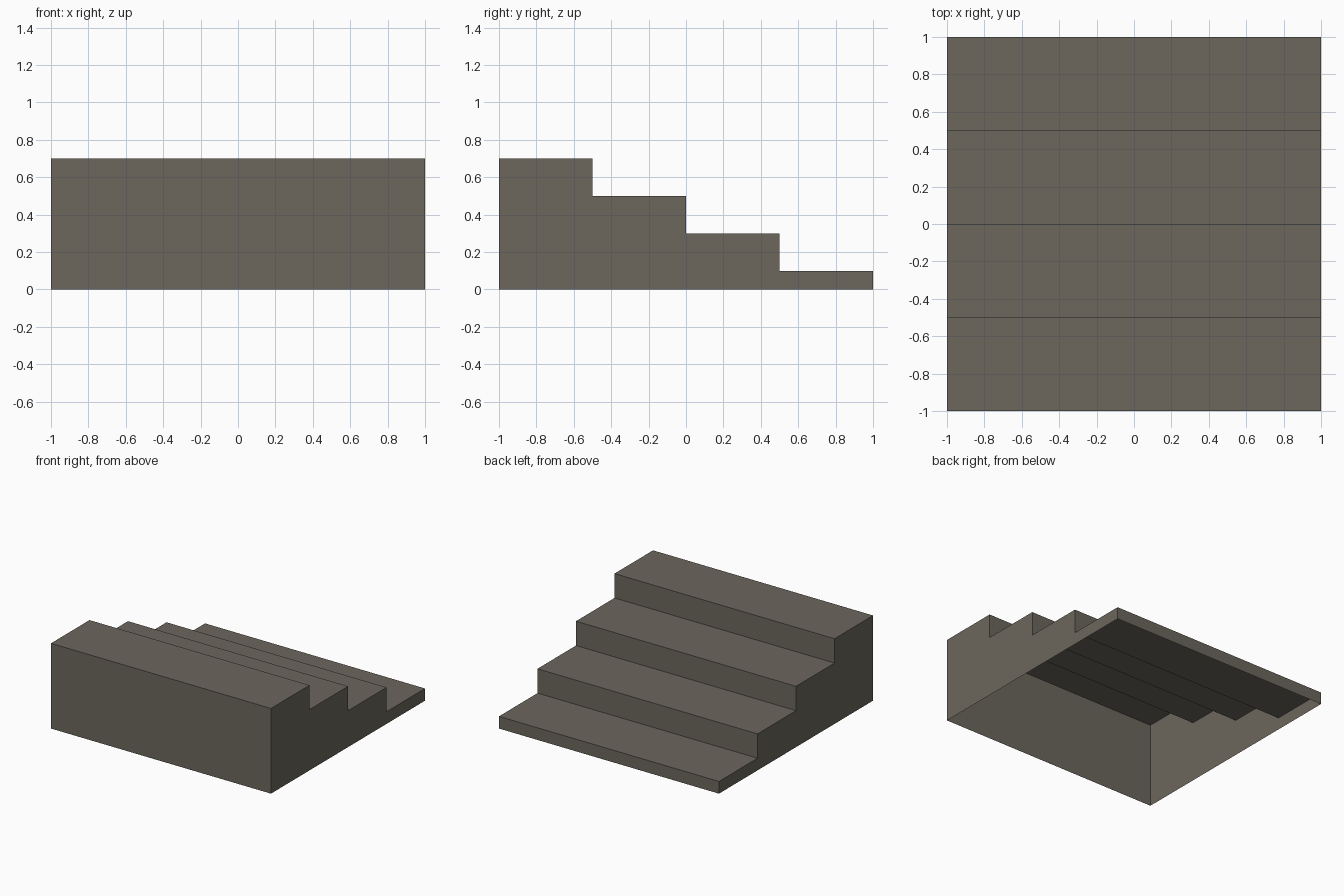
import bpy, bmesh

if "Cube" in bpy.data.objects:
    bpy.data.objects.remove(bpy.data.objects["Cube"])

STEPS, DEPTH, RISE, LOWEST = 4, 0.5, 0.2, 0.1

stone = bpy.data.materials.new("grey_brown_stone")
stone.diffuse_color = (0.15, 0.135, 0.11, 1)
stone.use_nodes = True
stone.node_tree.nodes["Principled BSDF"].inputs["Base Color"].default_value = stone.diffuse_color

# Stepped side profile (y, z): tall at the front, low at the back
profile = [(-1, 0)]
for i in range(STEPS):
    z = LOWEST + RISE * (STEPS - 1 - i)
    y = -1 + DEPTH * i
    profile += [(y, z), (y + DEPTH, z)]
profile.append((1, 0))

# Extrude the profile across the width
bm = bmesh.new()
side = bm.faces.new([bm.verts.new((-1, y, z)) for y, z in profile])
ext = bmesh.ops.extrude_face_region(bm, geom=[side], use_keep_orig=True)
moved = [g for g in ext["geom"] if isinstance(g, bmesh.types.BMVert)]
bmesh.ops.translate(bm, verts=moved, vec=(2, 0, 0))
bmesh.ops.recalc_face_normals(bm, faces=bm.faces)

# The staircase is an open shell underneath
bottom = [f for f in bm.faces if all(v.co.z < 1e-4 for v in f.verts)]
bmesh.ops.delete(bm, geom=bottom, context='FACES_ONLY')
loose = [e for e in bm.edges if not e.link_faces]
bmesh.ops.delete(bm, geom=loose, context='EDGES')

mesh = bpy.data.meshes.new("staircase")
bm.to_mesh(mesh)
bm.free()
mesh.materials.append(stone)
bpy.context.collection.objects.link(bpy.data.objects.new("staircase", mesh))
